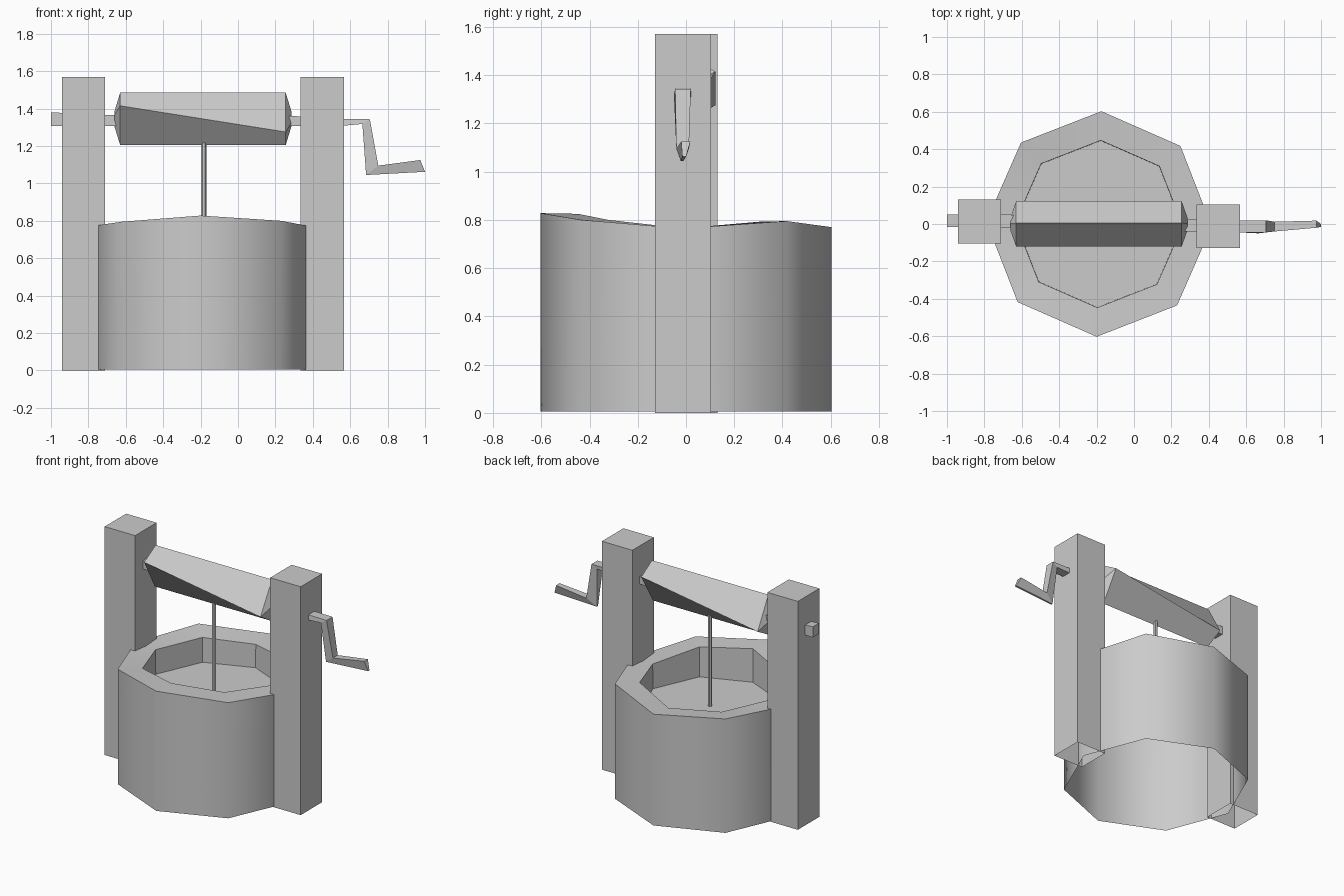
import bpy, bmesh, math

if "Cube" in bpy.data.objects:
    bpy.data.objects.remove(bpy.data.objects["Cube"])

WELL_X = -0.187
AXLE_Z = 1.345


def build(name, rings, cap_start=False, cap_end=False, smooth=None):
    """Loft a list of rings (equal-length point lists) into one object."""
    bm = bmesh.new()
    loops = [[bm.verts.new(p) for p in ring] for ring in rings]
    n = len(loops[0])
    for a, b in zip(loops, loops[1:]):
        for i in range(n):
            j = (i + 1) % n
            bm.faces.new((a[i], a[j], b[j], b[i]))
    if cap_start:
        bm.faces.new(loops[0][::-1])
    if cap_end:
        bm.faces.new(loops[-1])
    if cap_start and cap_end:
        bmesh.ops.recalc_face_normals(bm, faces=bm.faces)
    me = bpy.data.meshes.new(name)
    bm.to_mesh(me)
    bm.free()
    ob = bpy.data.objects.new(name, me)
    bpy.context.collection.objects.link(ob)
    if smooth:
        bpy.ops.object.select_all(action='DESELECT')
        ob.select_set(True)
        bpy.context.view_layer.objects.active = ob
        bpy.ops.object.shade_smooth_by_angle(angle=math.radians(smooth))
    return ob


def octagon(radius, heights):
    return [(WELL_X + radius * math.cos(math.radians(45 * k - 1.2)),
             radius * math.sin(math.radians(45 * k - 1.2)), h)
            for k, h in enumerate(heights)]


def rect(x0, x1, y0, y1, z):
    return [(x0, y0, z), (x1, y0, z), (x1, y1, z), (x0, y1, z)]


# Stone well: outer wall open below with an uneven rim
rim = [0.765, 0.795, 0.77, 0.788, 0.77, 0.795, 0.828, 0.80]
lip = [0.765, 0.793, 0.755, 0.765, 0.763, 0.79, 0.825, 0.80]
build("well_wall", [octagon(0.603, [0.005] * 8), octagon(0.603, rim),
                    octagon(0.447, lip)], smooth=50)

# Faceted inner wall closed by the water surface
build("inner_wall_and_water", [octagon(0.447, lip), octagon(0.445, [0.595] * 8)], cap_end=True)

# Two square posts, open underneath
for name, x0, y0 in (("left_post", -0.942, -0.103), ("right_post", 0.335, -0.129)):
    build(name, [rect(x0, x0 + 0.232, y0, y0 + 0.233, z) for z in (0, 1.57)], cap_end=True)


# Winding drum: four-sided, twisted, with tapered ends
def drum_ring(x, size, tilt):
    return [(x, 0.005 * size, AXLE_Z + 0.14 * size),
            (x, -0.12 * size, AXLE_Z + tilt * size),
            (x, -0.005 * size, AXLE_Z - 0.14 * size),
            (x, 0.122 * size, AXLE_Z - tilt * size)]


build("drum", [drum_ring(-0.66, 0.3, 0.07), drum_ring(-0.63, 1, 0.07),
               drum_ring(0.255, 1, -0.07), drum_ring(0.285, 0.3, -0.07)],
      cap_start=True, cap_end=True)

# Axle continuing into the crank:
# (upper x, z), (lower x, z), upper y range, lower y range
path = [((-1.0, 1.38), (-1.0, 1.307), (-0.015, 0.05), (-0.015, 0.05)),
        ((-0.68, 1.365), (-0.68, 1.308), (-0.02, 0.05), (-0.02, 0.05)),
        ((0.3, 1.36), (0.3, 1.307), (-0.04, 0.025), (-0.04, 0.025)),
        ((0.565, 1.345), (0.565, 1.309), (-0.045, 0.02), (-0.045, 0.02)),
        ((0.705, 1.343), (0.665, 1.318), (-0.045, 0.02), (-0.05, 0.015)),
        ((0.75, 1.095), (0.685, 1.045), (-0.04, 0.012), (-0.022, -0.01)),
        ((0.975, 1.125), (1.0, 1.062), (-0.02, 0.018), (-0.015, 0.0))]
build("axle_and_crank",
      [[(u[0], a[0], u[1]), (u[0], a[1], u[1]), (l[0], b[1], l[1]), (l[0], b[0], l[1])]
       for u, l, a, b in path], cap_start=True, cap_end=True)

# Rope hanging from the drum
build("rope", [[(-0.182 + 0.013 * math.cos(k * math.pi / 3),
                 0.013 * math.sin(k * math.pi / 3), z) for k in range(6)]
               for z in (0.6, 1.25)], cap_start=True, cap_end=True)
